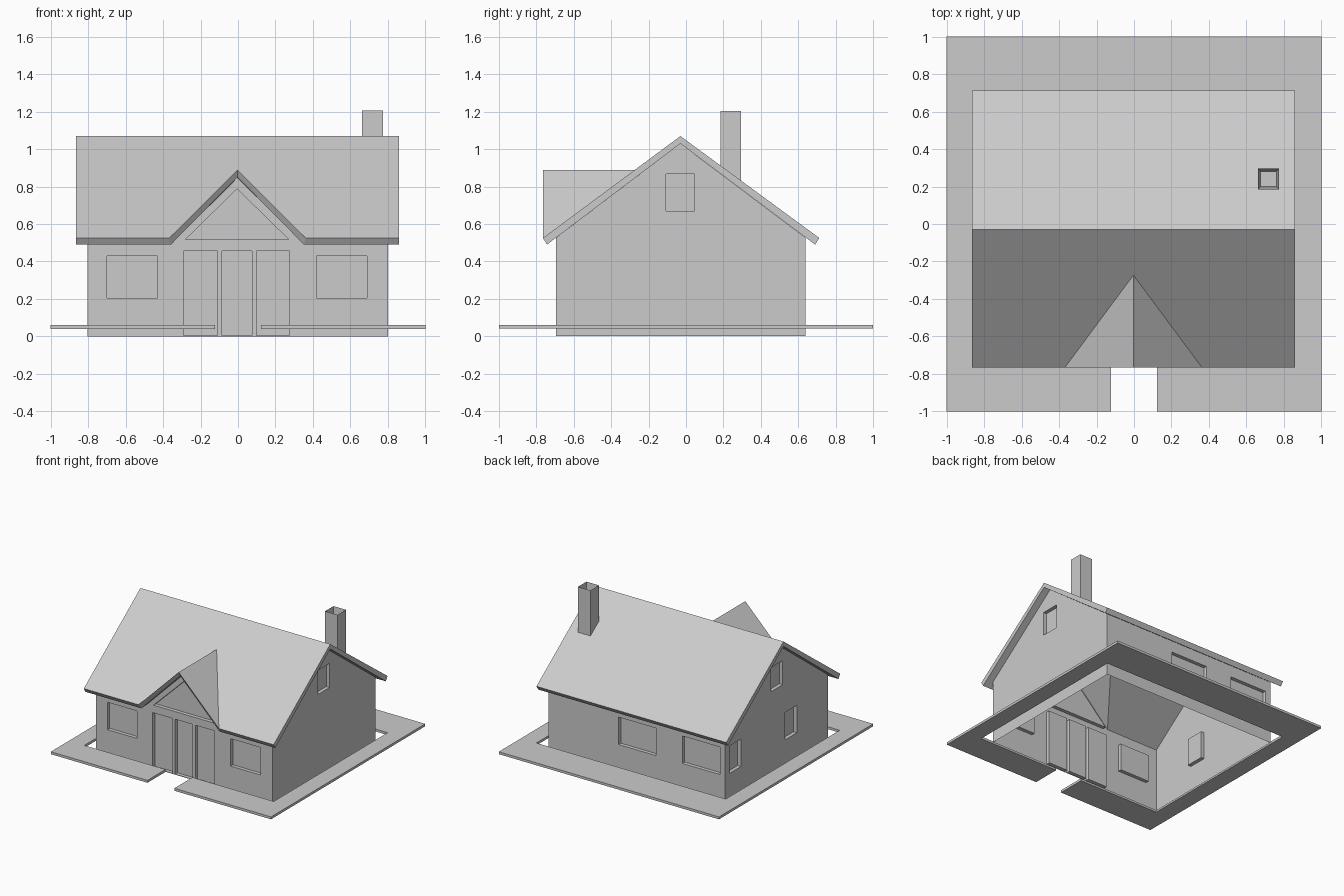
import bpy, bmesh
from mathutils import Vector

if "Cube" in bpy.data.objects:
    bpy.data.objects.remove(bpy.data.objects["Cube"])

DEPTH = 0.03                                   # recess of windows and panels
XL, XR, YF, YB = -0.803, 0.8, -0.695, 0.64     # wall planes
EAVE, RIDGE_Y = 0.526, -0.03


def finish(bm, name):
    bmesh.ops.remove_doubles(bm, verts=bm.verts[:], dist=0.0005)
    bmesh.ops.recalc_face_normals(bm, faces=bm.faces[:])
    me = bpy.data.meshes.new(name)
    bm.to_mesh(me)
    bm.free()
    ob = bpy.data.objects.new(name, me)
    bpy.context.collection.objects.link(ob)
    return ob


def rect(a0, a1, z0=0.205, z1=0.43):
    return [(a0, z0), (a1, z0), (a1, z1), (a0, z1)]


def wall(bm, outline, openings, place, inward):
    """Flat wall with recessed, closed openings."""
    edges = []
    for loop in [outline] + openings:
        vs = [bm.verts.new(place(*p)) for p in loop]
        n = len(vs)
        edges += [bm.edges.new((vs[i], vs[(i + 1) % n])) for i in range(n)]
        if loop is not outline:
            back = [bm.verts.new(v.co + Vector(inward) * DEPTH) for v in vs]
            for i in range(n):
                j = (i + 1) % n
                bm.faces.new((vs[i], vs[j], back[j], back[i]))
            bm.faces.new(back)
    bmesh.ops.triangle_fill(bm, use_beauty=True, use_dissolve=False,
                            edges=edges, normal=-Vector(inward))


# walls with windows, entry panels and gable panel
bm = bmesh.new()
front = [(XL, 0), (XR, 0), (XR, EAVE), (0.317, EAVE), (-0.003, 0.848),
         (-0.323, EAVE), (XL, EAVE)]
front_openings = [rect(-0.70, -0.43), rect(0.42, 0.69),
                  rect(-0.29, -0.11, 0.004, 0.455),
                  rect(-0.085, 0.075, 0.004, 0.455),
                  rect(0.10, 0.275, 0.004, 0.455),
                  [(-0.28, 0.518), (0.27, 0.518), (-0.005, 0.787)]]
wall(bm, front, front_openings, lambda a, z: (a, YF, z), (0, 1, 0))
wall(bm, rect(XL, XR, 0, EAVE), [rect(-0.175, 0.165), rect(-0.755, -0.415)],
     lambda a, z: (a, YB, z), (0, -1, 0))
side = [(YF, 0), (YB, 0), (YB, EAVE), (RIDGE_Y, 1.03), (YF, EAVE)]
attic = rect(-0.107, 0.045, 0.67, 0.867)
wall(bm, side, [attic], lambda a, z: (XR, a, z), (-1, 0, 0))
wall(bm, side, [attic, rect(0.435, 0.585), rect(-0.29, -0.135)],
     lambda a, z: (XL, a, z), (1, 0, 0))
finish(bm, "walls")


# roof slab with the entry gable folded into the front slope
def roof_layer(bm, ridge_z, eave_z, eave_f, eave_b, gable_w, gable_z, apex_y):
    c, w = -0.003, 0.862
    pts = [(c - w, eave_f, eave_z), (c - gable_w, eave_f, eave_z),
           (c, eave_f, gable_z), (c + gable_w, eave_f, eave_z),
           (c + w, eave_f, eave_z), (c + w, RIDGE_Y, ridge_z),
           (c + w, eave_b, eave_z), (c - w, eave_b, eave_z),
           (c - w, RIDGE_Y, ridge_z), (c, apex_y, gable_z)]
    v = [bm.verts.new(p) for p in pts]
    for f in [(0, 1, 9, 8), (9, 3, 4, 5), (8, 9, 5), (1, 2, 9), (2, 3, 9),
              (8, 5, 6, 7)]:
        bm.faces.new([v[i] for i in f])
    return v


bm = bmesh.new()
top = roof_layer(bm, 1.07, 0.525, -0.765, 0.713, 0.365, 0.89, -0.273)
low = roof_layer(bm, 1.03, 0.49, -0.743, 0.69, 0.355, 0.85, -0.268)
for i in range(9):
    j = (i + 1) % 9
    bm.faces.new((top[i], top[j], low[j], low[i]))
finish(bm, "roof")

# hollow chimney, its foot following the roof slope
bm = bmesh.new()
bmesh.ops.create_cube(bm, size=1)
for v in bm.verts:
    x, y, up = v.co.x, v.co.y, v.co.z > 0
    v.co = (0.718 + x * 0.114, 0.24 + y * 0.11, 1.205)
    if not up:
        v.co.z = 1.05 - 0.74 * (v.co.y - RIDGE_Y)
cap = max(bm.faces, key=lambda f: f.calc_center_median().z)
bmesh.ops.inset_region(bm, faces=[cap], thickness=0.022)
bmesh.ops.translate(bm, verts=cap.verts[:], vec=(0, 0, -0.15))
finish(bm, "chimney")

# ground border, open at the entry path
bm = bmesh.new()
half = [(0.122, -1), (1, -1), (1, 1)]
inner = [(0.86, 0.713), (0.86, -0.765), (0.122, -0.765)]
loop = (half + [(-x, y) for x, y in reversed(half)]
        + [(-x, y) for x, y in reversed(inner)] + inner)
n = 3
right = half + inner
for s in (1, -1):
    # each half: front, side and back strips share the mirrored corner points
    o = [bm.verts.new((s * x, y, 0.04)) for x, y in half + [(0, 1)]]
    i = [bm.verts.new((s * x, y, 0.04)) for x, y in inner[::-1] + [(0, 0.713)]]
    for k in range(3):
        bm.faces.new((o[k], o[k + 1], i[k + 1], i[k]))
bmesh.ops.remove_doubles(bm, verts=bm.verts[:], dist=0.0005)
bmesh.ops.recalc_face_normals(bm, faces=bm.faces[:])
ext = bmesh.ops.extrude_face_region(bm, geom=bm.faces[:], use_keep_orig=True)
bmesh.ops.translate(bm, vec=(0, 0, 0.02),
                    verts=[g for g in ext["geom"] if isinstance(g, bmesh.types.BMVert)])
finish(bm, "ground_border")
